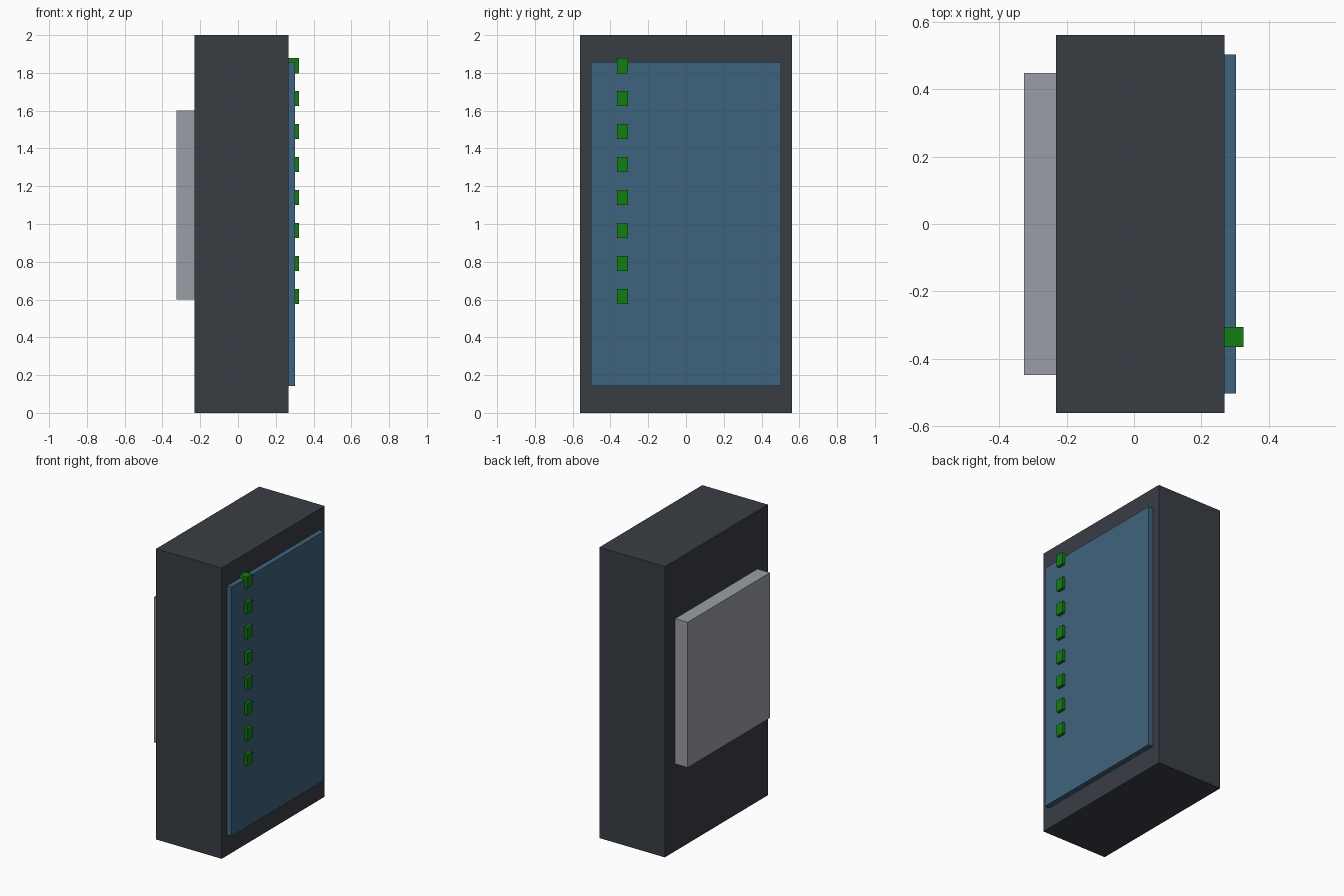
import bpy

if "Cube" in bpy.data.objects:
    bpy.data.objects.remove(bpy.data.objects["Cube"])


def material(name, rgb):
    """Flat material from sRGB 0-255 values, stored as linear."""
    mat = bpy.data.materials.new(name)
    lin = [((c / 255 + 0.055) / 1.055) ** 2.4 for c in rgb]
    mat.diffuse_color = (*lin, 1.0)
    mat.use_nodes = True
    mat.node_tree.nodes["Principled BSDF"].inputs["Base Color"].default_value = mat.diffuse_color
    return mat


def box(name, x, y, z, mat):
    """Axis-aligned box from (min, max) ranges."""
    bpy.ops.mesh.primitive_cube_add(size=1)
    ob = bpy.context.object
    ob.name = name
    for v in ob.data.vertices:
        v.co = [r[0] if c < 0 else r[1] for c, r in zip(v.co, (x, y, z))]
    ob.data.materials.append(mat)
    return ob


charcoal = material("charcoal", (57, 61, 68))
blue = material("steel_blue", (63, 99, 125))
grey = material("light_grey", (154, 158, 166))
green = material("indicator_green", (17, 126, 17))

BACK, FACE = -0.231, 0.268

# Cabinet, front panel and rear housing
box("cabinet", (BACK, FACE), (-0.56, 0.56), (0, 2), charcoal)
box("front_panel", (FACE, 0.303), (-0.503, 0.503), (0.143, 1.857), blue)
box("rear_housing", (-0.326, BACK), (-0.447, 0.447), (0.6, 1.6), grey)

# Column of indicator lights
for i in range(8):
    z = 0.617 + i * 0.1744
    box(f"indicator_light_{i + 1}", (FACE, 0.324), (-0.364, -0.306),
        (z - 0.04, z + 0.04), green)
